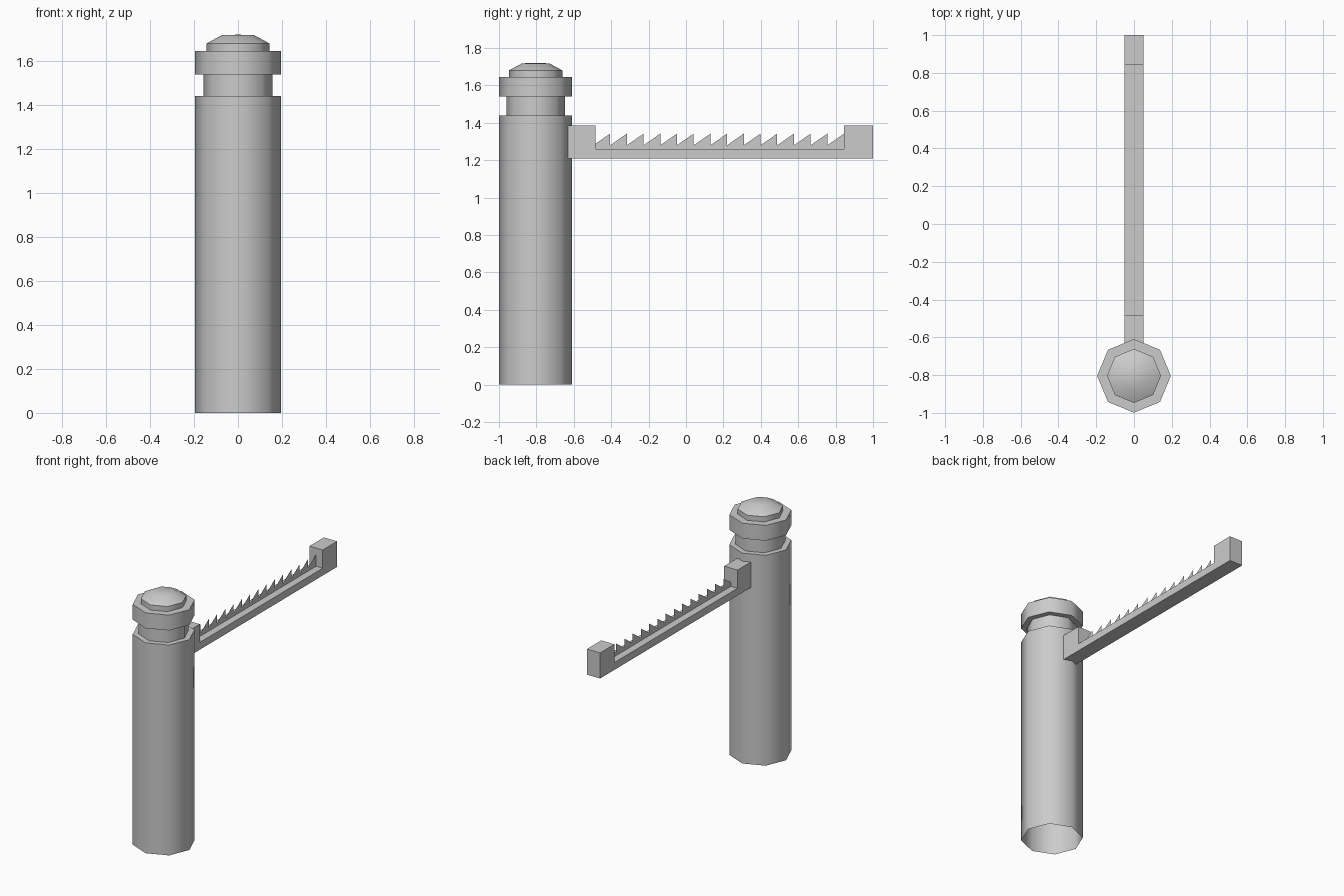
import bpy, math

if "Cube" in bpy.data.objects:
    bpy.data.objects.remove(bpy.data.objects["Cube"])


def make_object(name, verts, faces):
    mesh = bpy.data.meshes.new(name)
    mesh.from_pydata(verts, [], faces)
    mesh.update()
    ob = bpy.data.objects.new(name, mesh)
    bpy.context.collection.objects.link(ob)
    return ob


def lathe(name, profile, cy, sides=8):
    """Turn an (r, z) profile around a vertical axis; close it with an apex."""
    verts, faces = [], []
    for r, z in profile[:-1]:
        for i in range(sides):
            a = 2 * math.pi * i / sides
            verts.append((r * math.cos(a), cy + r * math.sin(a), z))
    rings = len(profile) - 1
    for k in range(rings - 1):
        for i in range(sides):
            j = (i + 1) % sides
            faces.append((k * sides + i, k * sides + j,
                          (k + 1) * sides + j, (k + 1) * sides + i))
    verts.append((0, cy, profile[-1][1]))
    base = (rings - 1) * sides
    for i in range(sides):
        faces.append((base + i, base + (i + 1) % sides, len(verts) - 1))
    return make_object(name, verts, faces)


def extrude_x(name, outline, half):
    """Extrude a (y, z) outline evenly to both sides of x = 0."""
    n = len(outline)
    verts = [(x, y, z) for x in (-half, half) for y, z in outline]
    faces = [tuple(reversed(range(n))), tuple(range(n, 2 * n))]
    faces += [(i, (i + 1) % n, n + (i + 1) % n, n + i) for i in range(n)]
    return make_object(name, verts, faces)


# Octagonal post, open underneath, with neck, collar and domed cap
post = lathe("post", [(0.195, 0), (0.195, 1.44), (0.157, 1.44), (0.157, 1.54),
                      (0.195, 1.54), (0.195, 1.645), (0.143, 1.645),
                      (0.143, 1.68), (0.073, 1.718), (0, 1.72)], -0.804)
bpy.context.view_layer.objects.active = post
post.select_set(True)
bpy.ops.object.shade_smooth_by_angle(angle=math.radians(50))

# Barrier arm with a raised block at each end
extrude_x("barrier_arm", [(-0.633, 1.21), (1.0, 1.21), (1.0, 1.385),
                          (0.845, 1.385), (0.845, 1.26), (-0.485, 1.26),
                          (-0.485, 1.385), (-0.633, 1.385)], 0.05)

# Thin sheet of saw teeth standing on the arm
count, start, end = 15, -0.495, 0.845
step = (end - start) / count
verts, faces = [], []
for i in range(count):
    y0, y1 = start + i * step, start + (i + 1) * step
    n = len(verts)
    verts += [(0, y0, 1.26), (0, y1, 1.26), (0, y1, 1.342), (0, y0, 1.28)]
    faces.append((n, n + 1, n + 2, n + 3))
make_object("saw_teeth", verts, faces)
